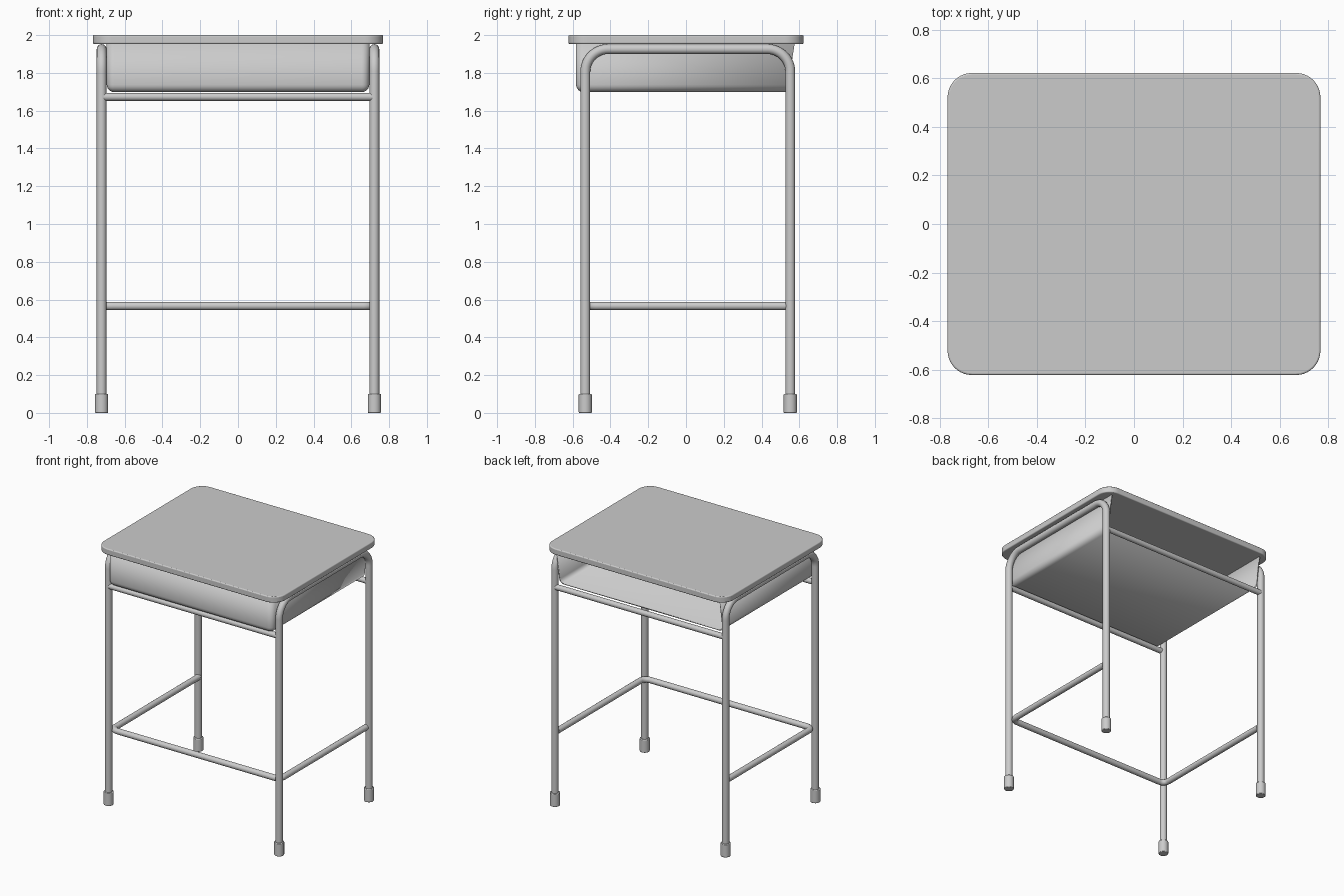
import bpy, bmesh
from math import pi, cos, sin, tan
from mathutils import Vector

if "Cube" in bpy.data.objects:
    bpy.data.objects.remove(bpy.data.objects["Cube"])


def finish(ob, angle=35):
    bpy.ops.object.select_all(action='DESELECT')
    ob.select_set(True)
    bpy.context.view_layer.objects.active = ob
    bpy.ops.object.shade_smooth_by_angle(angle=angle * pi / 180)
    return ob


def mesh_object(name, bm):
    bmesh.ops.recalc_face_normals(bm, faces=bm.faces)
    me = bpy.data.meshes.new(name)
    bm.to_mesh(me)
    bm.free()
    ob = bpy.data.objects.new(name, me)
    bpy.context.collection.objects.link(ob)
    return ob


def box(lo, hi):
    bm = bmesh.new()
    bmesh.ops.create_cube(bm, size=1)
    lo, hi = Vector(lo), Vector(hi)
    for v in bm.verts:
        v.co = Vector([lo[i] + (v.co[i] + 0.5) * (hi[i] - lo[i]) for i in range(3)])
    return bm


def fillet(points, r, steps=12):
    pts = [Vector(p) for p in points]
    out = [pts[0]]
    for a, b, c in zip(pts, pts[1:], pts[2:]):
        u, w = (a - b).normalized(), (c - b).normalized()
        half = u.angle(w) / 2
        bis = (u + w).normalized()
        centre = b + bis * (r / sin(half))
        side = (u - w).normalized()
        sweep = pi / 2 - half
        for i in range(steps + 1):
            t = sweep * (1 - 2 * i / steps)
            out.append(centre - bis * r * cos(t) + side * r * sin(t))
    return out + [pts[-1]]


def tube(name, points, radius, bend=0.1):
    path = fillet(points, bend)
    cu = bpy.data.curves.new(name, 'CURVE')
    cu.dimensions = '3D'
    cu.bevel_depth = radius
    cu.bevel_resolution = 6
    cu.use_fill_caps = True
    sp = cu.splines.new('POLY')
    sp.points.add(len(path) - 1)
    for p, co in zip(sp.points, path):
        p.co = (*co, 1)
    ob = bpy.data.objects.new(name, cu)
    bpy.context.collection.objects.link(ob)
    bpy.ops.object.select_all(action='DESELECT')
    ob.select_set(True)
    bpy.context.view_layer.objects.active = ob
    bpy.ops.object.convert(target='MESH')
    return finish(bpy.context.view_layer.objects.active)


LEG_X, FRONT_Y, BACK_Y = 0.722, -0.533, 0.552

# Tabletop: rounded corners, softened rim
bm = box((-0.768, -0.622, 1.953), (0.768, 0.622, 2.0))
upright = [e for e in bm.edges if abs(e.verts[0].co.z - e.verts[1].co.z) > 0.01]
bmesh.ops.bevel(bm, geom=upright, offset=0.1, segments=10, profile=0.5, affect='EDGES')
top = mesh_object("tabletop", bm)
mod = top.modifiers.new("rim", 'BEVEL')
mod.width, mod.segments = 0.007, 3
finish(top)

# Storage tray: thin sheet open at the back and under the top
bm = box((-0.69, -0.577, 1.703), (0.69, 0.575, 1.953))
for v in bm.verts:
    if v.co.y > 0 and v.co.z < 1.8:
        v.co.y = 0.535


def tray_edge(e):
    a, b = e.verts[0].co, e.verts[1].co
    bottom = a.z < 1.8 and b.z < 1.8
    front = a.y < 0 and b.y < 0
    along_x = abs(a.x - b.x) > 0.1
    return (bottom and front) or (not along_x and (bottom or front))


bmesh.ops.bevel(bm, geom=[e for e in bm.edges if tray_edge(e)],
                offset=0.035, segments=6, profile=0.5, affect='EDGES')
bm.normal_update()
bmesh.ops.delete(bm, geom=[f for f in bm.faces if f.normal.z > 0.9 or f.normal.y > 0.9],
                 context='FACES')
tray = mesh_object("storage_tray", bm)
mod = tray.modifiers.new("sheet", 'SOLIDIFY')
mod.thickness = 0.01
mod.offset = 0
finish(tray)

# Bent side frames and foot caps
for side, s in (("right", 1), ("left", -1)):
    x = s * LEG_X
    tube(f"{side}_leg_frame", [(x, FRONT_Y, 0.02), (x, FRONT_Y, 1.926),
                               (x, BACK_Y, 1.926), (x, BACK_Y, 0.02)], 0.026, 0.12)
    for end, y in (("front", FRONT_Y), ("back", BACK_Y)):
        bpy.ops.mesh.primitive_cylinder_add(vertices=28, radius=0.035, depth=0.1,
                                            location=(x, y, 0.05))
        cap = bpy.context.object
        cap.name = f"{end}_{side}_foot_cap"
        mod = cap.modifiers.new("soft", 'BEVEL')
        mod.width, mod.segments = 0.004, 2
        finish(cap)

# Cross bars under the tray
for end, y in (("front", FRONT_Y - 0.004), ("back", BACK_Y + 0.004)):
    tube(f"{end}_cross_bar", [(-0.712, y, 1.673), (0.712, y, 1.673)], 0.021)

# U-shaped foot rail
tube("foot_rail", [(-0.712, 0.54, 0.566), (-0.712, -0.512, 0.566),
                   (0.712, -0.512, 0.566), (0.712, 0.54, 0.566)], 0.022, 0.05)
